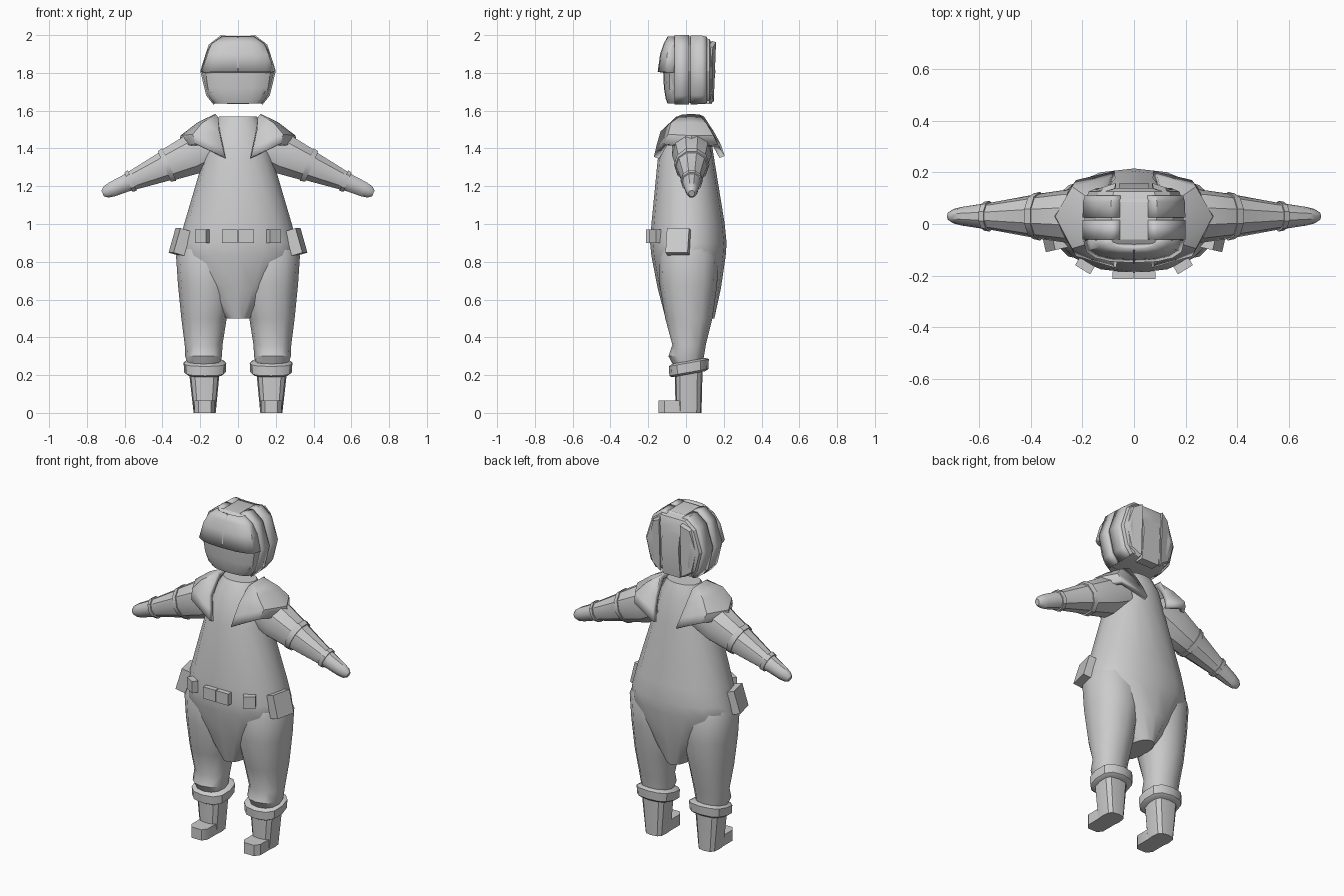
import bpy, bmesh, math
from mathutils import Vector, Matrix

if "Cube" in bpy.data.objects:
    bpy.data.objects.remove(bpy.data.objects["Cube"])

grey = bpy.data.materials.new("suit_grey")
grey.diffuse_color = (0.6, 0.6, 0.6, 1)
grey.use_nodes = True
grey.node_tree.nodes["Principled BSDF"].inputs["Base Color"].default_value = grey.diffuse_color


def finish(name, bm, angle=35):
    bmesh.ops.recalc_face_normals(bm, faces=bm.faces)
    me = bpy.data.meshes.new(name)
    bm.to_mesh(me)
    bm.free()
    me.materials.append(grey)
    ob = bpy.data.objects.new(name, me)
    bpy.context.collection.objects.link(ob)
    bpy.ops.object.select_all(action='DESELECT')
    ob.select_set(True)
    bpy.context.view_layer.objects.active = ob
    bpy.ops.object.shade_smooth_by_angle(angle=math.radians(angle))
    return ob


def mirror(ob):
    m = ob.modifiers.new("mirror", 'MIRROR')
    m.use_axis = (True, False, False)
    return ob


def thicken(ob, t, offset=-1):
    m = ob.modifiers.new("thickness", 'SOLIDIFY')
    m.thickness = t
    m.offset = offset
    return ob


def loft(name, rings, caps=True, angle=35):
    """Skin a list of closed point rings."""
    bm = bmesh.new()
    rows = [[bm.verts.new(p) for p in r] for r in rings]
    n = len(rows[0])
    for a, b in zip(rows, rows[1:]):
        for i in range(n):
            bm.faces.new((a[i], a[(i + 1) % n], b[(i + 1) % n], b[i]))
    if caps:
        bm.faces.new(rows[0])
        bm.faces.new(rows[-1])
    return finish(name, bm, angle)


def sheet(name, rows, angle=35):
    """Skin a grid of points, left open."""
    bm = bmesh.new()
    g = [[bm.verts.new(p) for p in r] for r in rows]
    for a, b in zip(g, g[1:]):
        for i in range(len(a) - 1):
            bm.faces.new((a[i], a[i + 1], b[i + 1], b[i]))
    return finish(name, bm, angle)


def oval(z, x0, x1, y0, y1, n=12, p=2.0, tilt=0.0):
    """Horizontal superellipse ring between the given limits."""
    cx, cy, rx, ry = (x0 + x1) / 2, (y0 + y1) / 2, (x1 - x0) / 2, (y1 - y0) / 2
    out = []
    for i in range(n):
        a = 2 * math.pi * i / n
        c, s = math.cos(a), math.sin(a)
        x = cx + rx * math.copysign(abs(c) ** (2 / p), c)
        y = cy + ry * math.copysign(abs(s) ** (2 / p), s)
        out.append((x, y, z + tilt * (y - cy)))
    return out


def box(name, loc, size, rot_z=0, rot_y=0):
    bm = bmesh.new()
    bmesh.ops.create_cube(bm, size=1)
    bm.transform(Matrix.Translation(loc) @ Matrix.Rotation(rot_z, 4, 'Z')
                 @ Matrix.Rotation(rot_y, 4, 'Y') @ Matrix.Diagonal((*size, 1)))
    return finish(name, bm)


# Torso ending in a V between the legs
loft("torso", [oval(z, -w, w, f, b, 16, 2.15) for z, w, f, b in (
    (1.57, .10, -.05, .09), (1.50, .135, -.105, .125), (1.34, .185, -.15, .15),
    (1.0, .285, -.183, .205), (.90, .312, -.19, .215), (.83, .325, -.183, .21),
    (.66, .195, -.15, .185), (.50, .065, -.108, .15))])

# Trouser legs with a baggy knee
mirror(loft("leg", [oval(z, a, b, f, k, 12, 2.2) for z, a, b, f, k in (
    (.90, .04, .305, -.12, .14), (.83, .01, .328, -.145, .17), (.68, .015, .318, -.14, .165),
    (.50, .06, .30, -.11, .14), (.36, .082, .282, -.072, .105),
    (.30, .085, .28, -.093, .095), (.24, .10, .26, -.06, .085))]))

# Leg cuffs and boots
mirror(loft("leg_cuff", [oval(z, .175 - w, .175 + w, -d + .015, d + .015, 12, 2.6, .18)
                         for z, w, d in ((.205, .095, .09), (.215, .11, .103),
                                         (.265, .113, .106), (.275, .095, .09))]))
mirror(loft("boot_shaft", [oval(z, a, b, f, k, 12, 3) for z, a, b, f, k in (
    (.24, .095, .262, -.06, .088), (.0, .118, .235, -.055, .082))]))
toe = [(.122, -.02), (.122, -.115), (.142, -.145), (.208, -.145), (.230, -.115), (.230, -.02)]
mirror(loft("boot_toe", [[(x, y, z) for x, y in toe] for z in (0, .065)]))


# Arms: rings square to a sloping axis
def arm_ring(d, h, w, n=10):
    ax = Vector((math.cos(.41), 0, -math.sin(.41)))
    up = Vector((math.sin(.41), 0, math.cos(.41)))
    c = Vector((.18, .03, 1.395)) + ax * d
    return [c + up * h * math.sin(2 * math.pi * i / n)
            + Vector((0, w * math.cos(2 * math.pi * i / n), 0)) for i in range(n)]


mirror(loft("arm", [arm_ring(*r) for r in (
    (-.06, .10, .10), (.07, .112, .105), (.20, .092, .088), (.235, .082, .082),
    (.40, .056, .054), (.46, .047, .046), (.53, .042, .036), (.565, .034, .028),
    (.585, .018, .016))]))
for name, d, r, half in (("elbow_band", .215, .098, .014), ("wrist_band", .425, .062, .011)):
    mirror(loft(name, [arm_ring(d - half, r * .9, r * .87), arm_ring(d - half, r, r * .96),
                       arm_ring(d + half, r * .94, r * .9), arm_ring(d + half, r * .8, r * .77)]))

# Shoulder cape: two flaps, open at front and back
cape = sheet("shoulder_cape", [
    [(.105, -.055, 1.565), (.118, -.02, 1.58), (.122, .03, 1.582), (.12, .07, 1.58), (.11, .095, 1.57)],
    [(.10, -.135, 1.49), (.19, -.08, 1.535), (.21, .03, 1.54), (.19, .11, 1.53), (.10, .15, 1.485)],
    [(.085, -.155, 1.42), (.24, -.095, 1.475), (.305, .03, 1.468), (.24, .145, 1.47), (.09, .185, 1.42)],
    [(.07, -.17, 1.355), (.225, -.125, 1.425), (.315, .03, 1.41), (.225, .17, 1.42), (.075, .205, 1.36)]])
mirror(thicken(cape, .03, -1))

# Belt pouches
mirror(box("front_pouch", (.043, -.198, .935), (.082, .03, .07)))
mirror(box("small_pouch", (.19, -.162, .935), (.068, .035, .07), .55))
mirror(box("hip_pouch", (.308, -.04, .905), (.06, .12, .135), -.22, -.28))

# Helmet core, built from outlines along y
half = [(.09, 2.0), (.155, 1.95), (.20, 1.81), (.168, 1.68), (.13, 1.632)]
outline = half + [(-x, z) for x, z in reversed(half)]


def head_ring(y, s, pts=outline):
    return [(x * s, y, 1.815 + (z - 1.815) * s) for x, z in pts]


loft("helmet_core", [head_ring(*r) for r in (
    (-.09, .86), (-.06, .96), (.08, .96), (.125, .88), (.14, .72))], angle=25)

# Side bands standing proud of the core
arc = [(.055, 1.995)] + half
for name, rows in (("helmet_front_band", ((-.06, 1.0), (.015, 1.0))),
                   ("helmet_rear_band", ((.025, .995), (.085, .985), (.11, .95)))):
    mirror(thicken(sheet(name, [head_ring(y, s, arc) for y, s in rows]), .02))

# Back panels and the centre strip
panel = [(.075, .137, 1.97), (.13, .12, 1.94), (.17, .11, 1.81), (.14, .115, 1.68), (.075, .125, 1.64)]
mirror(loft("helmet_back_panel", [panel, [(x * .93, y + .022, 1.815 + (z - 1.815) * .95)
                                          for x, y, z in panel]]))
strip = [(.085, 1.995), (.128, 1.965), (.156, 1.81), (.138, 1.635), (.085, 1.635)]
loft("helmet_back_strip", [[(x, y, z) for y, z in strip] for x in (-.058, .058)])


# Visor: overhanging upper shield and recessed lower face
def visor_row(z, w, front, back, n=8):
    out = []
    for i in range(n + 1):
        t = math.pi * (i / n - .5)
        s, c = math.sin(t), math.cos(t)
        out.append((w * math.copysign(abs(s) ** .8, s), back + (front - back) * c ** .7, z))
    return out


thicken(sheet("upper_visor", [visor_row(*r) for r in (
    (1.805, .196, -.15, -.065), (1.90, .172, -.137, -.06), (1.955, .142, -.118, -.055),
    (1.992, .09, -.098, -.05))]), .022)
loft("lower_visor", [visor_row(*r) for r in (
    (1.83, .186, -.122, -.055), (1.72, .17, -.117, -.055), (1.665, .15, -.108, -.05),
    (1.638, .125, -.098, -.045))])
# Centre seam on the shield
sheet("visor_seam", [[(x, y - .003, z) for x in (-.003, .003)]
                     for y, z in ((-.15, 1.805), (-.137, 1.90), (-.118, 1.955), (-.098, 1.992))])
